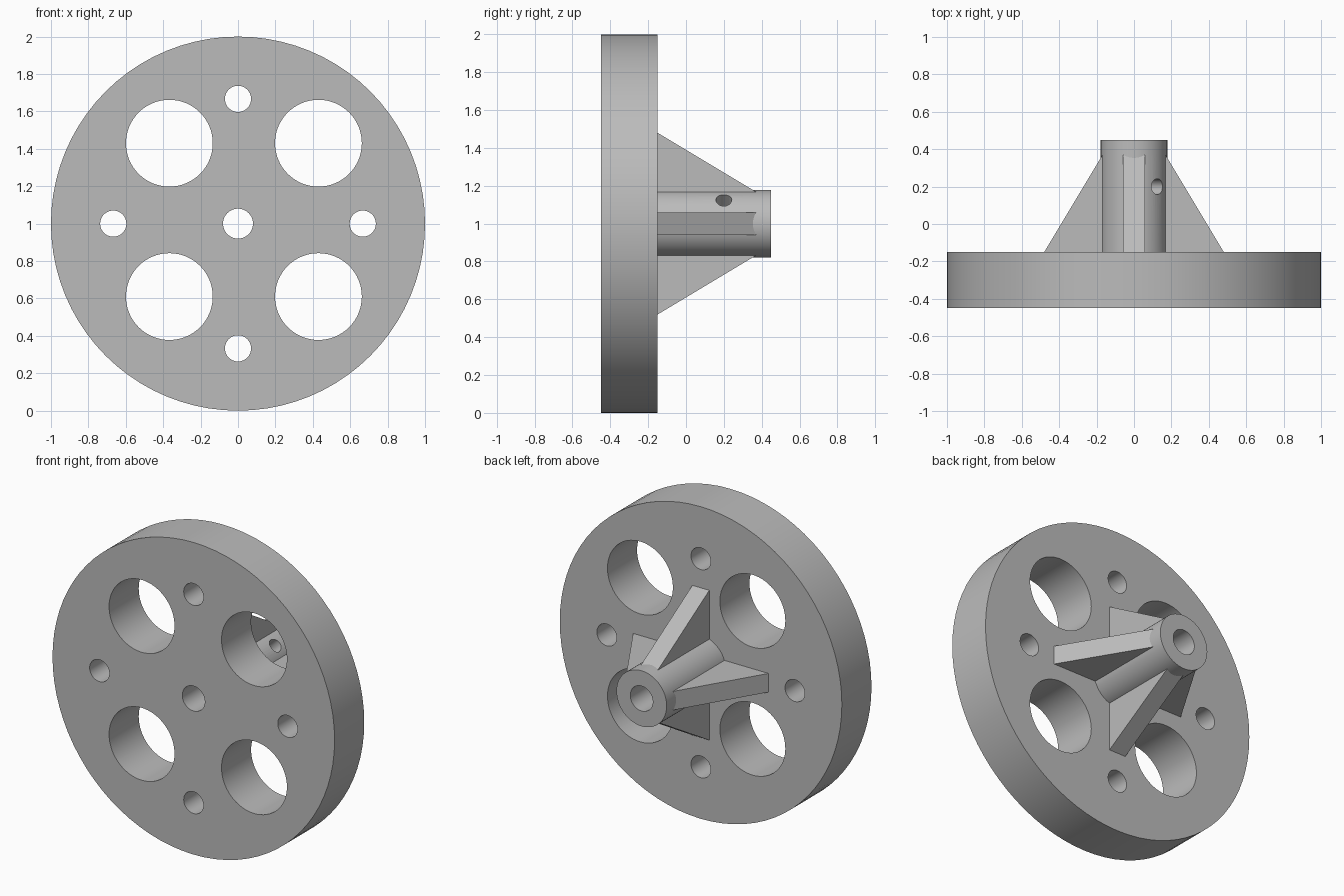
import bpy, bmesh, math
from mathutils import Matrix, Vector

if "Cube" in bpy.data.objects:
    bpy.data.objects.remove(bpy.data.objects["Cube"], do_unlink=True)

AXIS = Vector((0, 0, 1))  # wheel axis runs along y at this height
BACK = -0.15              # back face of the disc

grey = bpy.data.materials.new("plain grey")
grey.use_nodes = True
grey.diffuse_color = (0.5, 0.5, 0.5, 1)
grey.node_tree.nodes["Principled BSDF"].inputs["Base Color"].default_value = (0.5, 0.5, 0.5, 1)


def add_object(name, bm):
    bmesh.ops.recalc_face_normals(bm, faces=bm.faces)
    mesh = bpy.data.meshes.new(name)
    bm.to_mesh(mesh)
    bm.free()
    mesh.materials.append(grey)
    obj = bpy.data.objects.new(name, mesh)
    bpy.context.collection.objects.link(obj)
    return obj


def cylinder(name, start, end, radius, sides=64):
    start, end = Vector(start), Vector(end)
    along = end - start
    turn = along.to_track_quat('Z', 'Y').to_matrix().to_4x4()
    bm = bmesh.new()
    bmesh.ops.create_cone(bm, cap_ends=True, segments=sides, radius1=radius,
                          radius2=radius, depth=along.length,
                          matrix=Matrix.Translation((start + end) / 2) @ turn)
    return add_object(name, bm)


def y_cylinder(name, x, z, y0, y1, radius, sides=64):
    return cylinder(name, (x, y0, z), (x, y1, z), radius, sides)


def rib(name, angle):
    # sloping gusset: outline in radius and y, given a thickness
    outline = [(0.1, -0.2), (0.51, -0.2), (0.48, BACK), (0.15, 0.4), (0.1, 0.4)]
    outline[1] = (0.48, -0.2)
    bm = bmesh.new()
    face = bm.faces.new([bm.verts.new((r, y, -0.06)) for r, y in outline])
    new = bmesh.ops.extrude_face_region(bm, geom=[face])["geom"]
    bmesh.ops.translate(bm, vec=(0, 0, 0.12),
                        verts=[v for v in new if isinstance(v, bmesh.types.BMVert)])
    bm.transform(Matrix.Translation(AXIS) @ Matrix.Rotation(angle, 4, 'Y'))
    return add_object(name, bm)


def combine(target, tools, operation):
    for tool in tools:
        mod = target.modifiers.new(tool.name, 'BOOLEAN')
        mod.operation, mod.solver, mod.object = operation, 'EXACT', tool
    graph = bpy.context.evaluated_depsgraph_get()
    mesh = bpy.data.meshes.new_from_object(target.evaluated_get(graph))
    target.modifiers.clear()
    target.data = mesh
    for tool in tools:
        bpy.data.objects.remove(tool, do_unlink=True)


# disc, hub and four ribs in one solid
wheel = y_cylinder("wheel", 0, 1, -0.45, BACK, 1.0, 80)
solids = [y_cylinder("hub", 0, 1, -0.2, 0.45, 0.178)]
solids += [rib(f"rib_{i}", i * math.pi / 2) for i in range(4)]
combine(wheel, solids, 'UNION')

# bore, four small holes, four large holes
cutters = [y_cylinder("bore", 0, 1, -0.6, 0.6, 0.08, 48)]
for i in range(4):
    a = i * math.pi / 2
    cutters.append(y_cylinder(f"small_hole_{i}", 0.667 * math.cos(a),
                              1 + 0.667 * math.sin(a), -0.6, 0.0, 0.07, 40))
for x in (-0.367, 0.43):
    for z in (0.61, 1.43):
        cutters.append(y_cylinder(f"large_hole_{x}_{z}", x, z, -0.6, BACK + 0.0005, 0.232))

# set screw hole, from the bore outwards
out = Vector((1, 0, 1)).normalized()
middle = AXIS + Vector((0, 0.2, 0))
cutters.append(cylinder("screw_hole", middle, middle + out * 0.3, 0.042, 32))
combine(wheel, cutters, 'DIFFERENCE')

# smooth round walls, sharp rims
bpy.ops.object.select_all(action='DESELECT')
wheel.select_set(True)
bpy.context.view_layer.objects.active = wheel
bpy.ops.object.shade_smooth_by_angle(angle=math.radians(30))
